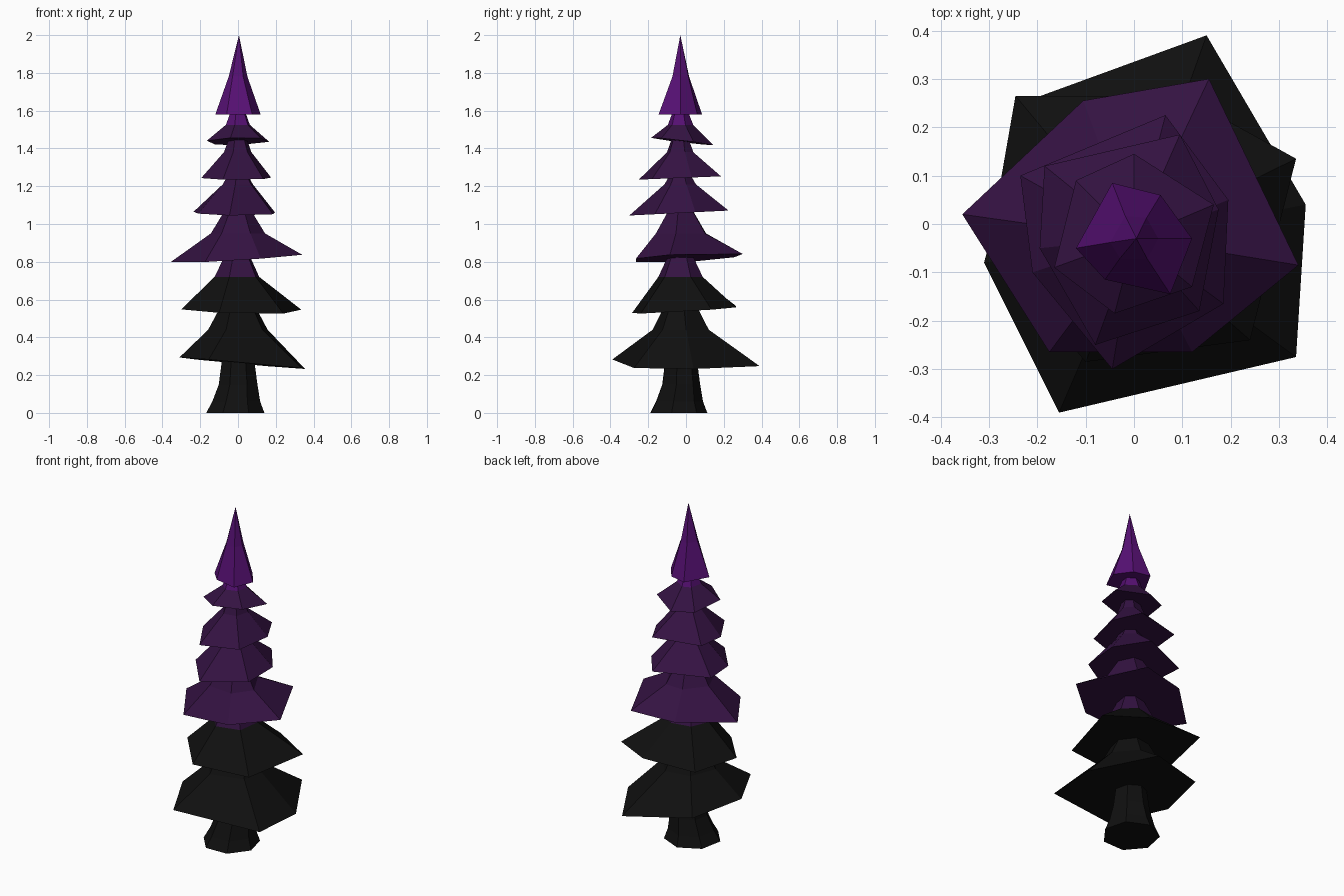
import bpy
import bmesh
from math import cos, sin, radians
from mathutils import Vector

# Remove the default cube
cube = bpy.data.objects.get("Cube")
if cube:
    bpy.data.objects.remove(cube, do_unlink=True)


def make_material(name, rgb):
    mat = bpy.data.materials.new(name)
    mat.use_nodes = True
    color = (*rgb, 1.0)
    mat.diffuse_color = color
    shader = next(n for n in mat.node_tree.nodes if n.type == "BSDF_PRINCIPLED")
    shader.inputs["Base Color"].default_value = color
    shader.inputs["Roughness"].default_value = 0.9
    return mat


black = make_material("charred black", (0.005, 0.005, 0.005))
dark_purple = make_material("dark purple", (0.034, 0.006, 0.054))
bright_purple = make_material("bright purple", (0.092, 0.005, 0.17))

AXIS = Vector((0.0, -0.03, 0.0))


def loft(name, rings, lower, upper=None, split=None, tip=None):
    """Join rings of points from bottom to top; faces above split use the upper colour."""
    bm = bmesh.new()
    rows = [[bm.verts.new(p) for p in ring] for ring in rings]
    count = len(rows[0])
    bm.faces.new(rows[0])
    for low, high in zip(rows, rows[1:]):
        for i in range(count):
            j = (i + 1) % count
            bm.faces.new((low[i], low[j], high[j], high[i]))
    if tip:
        point = bm.verts.new(tip)
        for i in range(count):
            bm.faces.new((rows[-1][i], rows[-1][(i + 1) % count], point))
    else:
        bm.faces.new(rows[-1])
    bmesh.ops.recalc_face_normals(bm, faces=bm.faces)
    if split:
        for face in bm.faces:
            face.material_index = int(face.calc_center_median().z > split)
    mesh = bpy.data.meshes.new(name)
    bm.to_mesh(mesh)
    bm.free()
    mesh.materials.append(lower)
    if upper:
        mesh.materials.append(upper)
    obj = bpy.data.objects.new(name, mesh)
    bpy.context.collection.objects.link(obj)
    return obj


def tier(name, rim, plane, shoulder, neck, lower, upper=None, tip=None):
    """Ragged skirt of branches: tilted rim, then a shoulder ring and a neck ring."""
    base, tilt_x, tilt_y = plane
    rings = [[Vector((x, y, base + tilt_x * x + tilt_y * y)) for x, y in rim]]
    for ring in (shoulder, neck):
        if ring:
            radius, height = ring
            rings.append([AXIS + Vector((x, y - AXIS.y, 0)).normalized() * radius
                          + Vector((0, 0, height)) for x, y in rim])
    split = shoulder[1] if upper else None
    return loft(name, rings, lower, upper, split, tip)


# Flared trunk
trunk_rings = []
for radius, height, shift in ((0.158, 0, -0.015), (0.13, 0.06, -0.01),
                              (0.105, 0.15, 0), (0.085, 0.3, 0)):
    trunk_rings.append([AXIS + Vector((radius * cos(a) + shift, radius * sin(a) + shift, height))
                        for a in (radians(360 * k / 7 + 40) for k in range(7))])
loft("trunk", trunk_rings, black)

# Burnt lower branches
tier("bottom_branches",
     [(0.15, 0.39), (-0.22, 0.255), (-0.31, -0.08),
      (-0.155, -0.39), (0.335, -0.275), (0.355, 0.04)],
     (0.265, -0.09, -0.01), (0.16, 0.44), (0.095, 0.56), black)
tier("second_branches",
     [(0.1, 0.265), (-0.245, 0.265), (-0.3, -0.05),
      (-0.1, -0.285), (0.24, -0.24), (0.335, 0.135)],
     (0.545, -0.02, 0.06), (0.125, 0.72), (0.06, 0.85), black, dark_purple)

# Purple middle branches
tier("third_branches",
     [(0.155, 0.3), (-0.105, 0.255), (-0.355, 0.02),
      (-0.175, -0.265), (0.12, -0.265), (0.34, -0.085)],
     (0.82, 0.06, 0.04), (0.145, 0.95), (0.065, 1.08), dark_purple)
tier("fourth_branches",
     [(0.065, 0.225), (-0.235, 0.1), (-0.21, -0.1),
      (-0.045, -0.3), (0.185, -0.165), (0.195, 0.05)],
     (1.06, 0, 0.05), (0.085, 1.21), (0.05, 1.27), dark_purple)
tier("fifth_branches",
     [(0.095, 0.185), (-0.185, 0.12), (-0.195, -0.05),
      (-0.08, -0.25), (0.135, -0.18), (0.175, 0.03)],
     (1.245, 0, 0.04), (0.075, 1.38), (0.045, 1.46), dark_purple)
tier("sixth_branches",
     [(0, 0.145), (-0.12, 0.09), (-0.165, -0.09),
      (-0.04, -0.185), (0.12, -0.13), (0.165, 0.04)],
     (1.435, 0.03, -0.12), (0.068, 1.525), (0.035, 1.61), dark_purple, bright_purple)

# Bright pointed crown
tier("crown",
     [(-0.045, 0.085), (-0.12, -0.05), (-0.06, -0.115),
      (0.075, -0.145), (0.12, -0.03), (0.055, 0.06)],
     (1.58, 0, 0), (0.05, 1.78), None, bright_purple, tip=(0.005, -0.03, 2))
